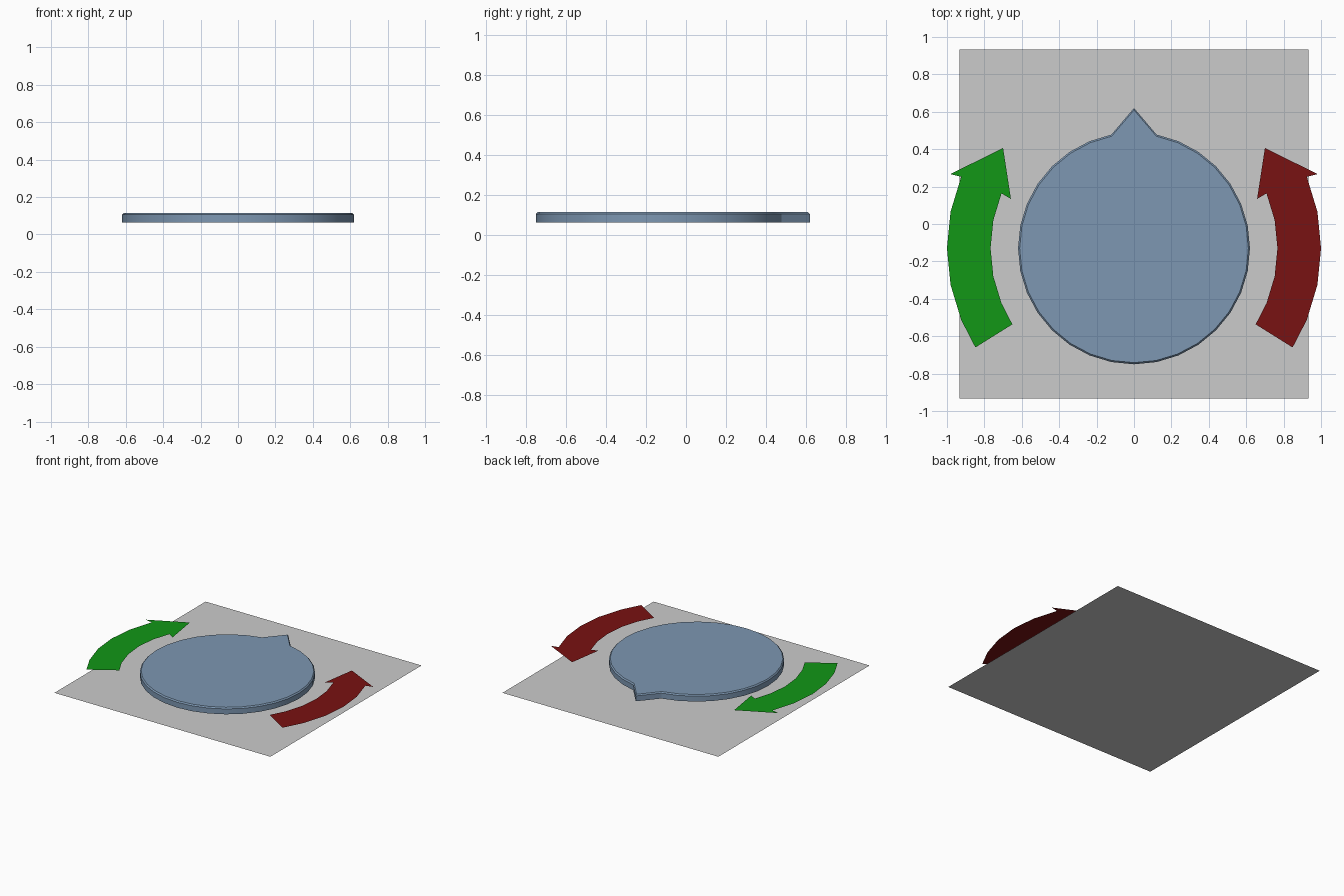
import bpy, bmesh
from math import sin, cos, radians, pi

if "Cube" in bpy.data.objects:
    bpy.data.objects.remove(bpy.data.objects["Cube"])

CY = -0.13  # shared centre of the dial and arrows


def material(name, rgb):
    m = bpy.data.materials.new(name)
    m.diffuse_color = (*rgb, 1)
    m.use_nodes = True
    m.node_tree.nodes["Principled BSDF"].inputs["Base Color"].default_value = m.diffuse_color
    return m


def make_object(name, bm, mat=None):
    me = bpy.data.meshes.new(name)
    bm.to_mesh(me)
    bm.free()
    ob = bpy.data.objects.new(name, me)
    bpy.context.collection.objects.link(ob)
    if mat:
        me.materials.append(mat)
    return ob


def polar(r, deg):
    a = radians(deg)
    return r * cos(a), CY + r * sin(a)


# Square ground sheet
bm = bmesh.new()
bm.faces.new([bm.verts.new((x * 0.933, y * 0.933, 0))
              for x, y in ((-1, -1), (1, -1), (1, 1), (-1, 1))])
make_object("ground_sheet", bm)

# 32-sided dial, rear vertex pulled out into a pointer, top rim chamfered
SIDES = 32
bm = bmesh.new()
rings = []
for z, scale in ((0.064, 1), (0.106, 1), (0.115, 0.986)):
    ring = []
    for i in range(SIDES):
        r = (0.75 if i == SIDES // 4 else 0.62) * scale
        x, y = polar(r, 360 * i / SIDES)
        ring.append(bm.verts.new((x, y, z)))
    rings.append(ring)
for lo, hi in zip(rings, rings[1:]):
    for i in range(SIDES):
        j = (i + 1) % SIDES
        bm.faces.new((lo[i], lo[j], hi[j], hi[i]))
bm.faces.new(rings[-1])
bm.faces.new(rings[0][::-1])
dial = make_object("dial", bm, material("dial_blue", (0.205, 0.31, 0.445)))
bpy.context.view_layer.objects.active = dial
dial.select_set(True)
bpy.ops.object.shade_smooth_by_angle(angle=radians(30))


# Flat curved arrows, mirrored left and right
def arrow(name, side, mat):
    bm = bmesh.new()
    z = 0.1

    def vert(x, y):
        return bm.verts.new((side * x, y, z))

    def face(vs):
        bm.faces.new(vs if side > 0 else vs[::-1])

    angles = (-32, -22.5, -11.25, 0, 11.25, 22.5)
    inner = [vert(*polar(0.767, a)) for a in angles]
    outer = [vert(*polar(1.0, a)) for a in angles]
    for i in range(len(angles) - 1):
        face([inner[i], outer[i], outer[i + 1], inner[i + 1]])
    # arrow head
    barb_in, barb_out, tip = vert(0.658, 0.134), vert(0.982, 0.267), vert(0.70, 0.406)
    face([barb_in, inner[-1], tip])
    face([inner[-1], outer[-1], tip])
    face([outer[-1], barb_out, tip])
    make_object(name, bm, mat)


arrow("right_arrow", 1, material("arrow_red", (0.19, 0.006, 0.006)))
arrow("left_arrow", -1, material("arrow_green", (0.006, 0.31, 0.008)))
